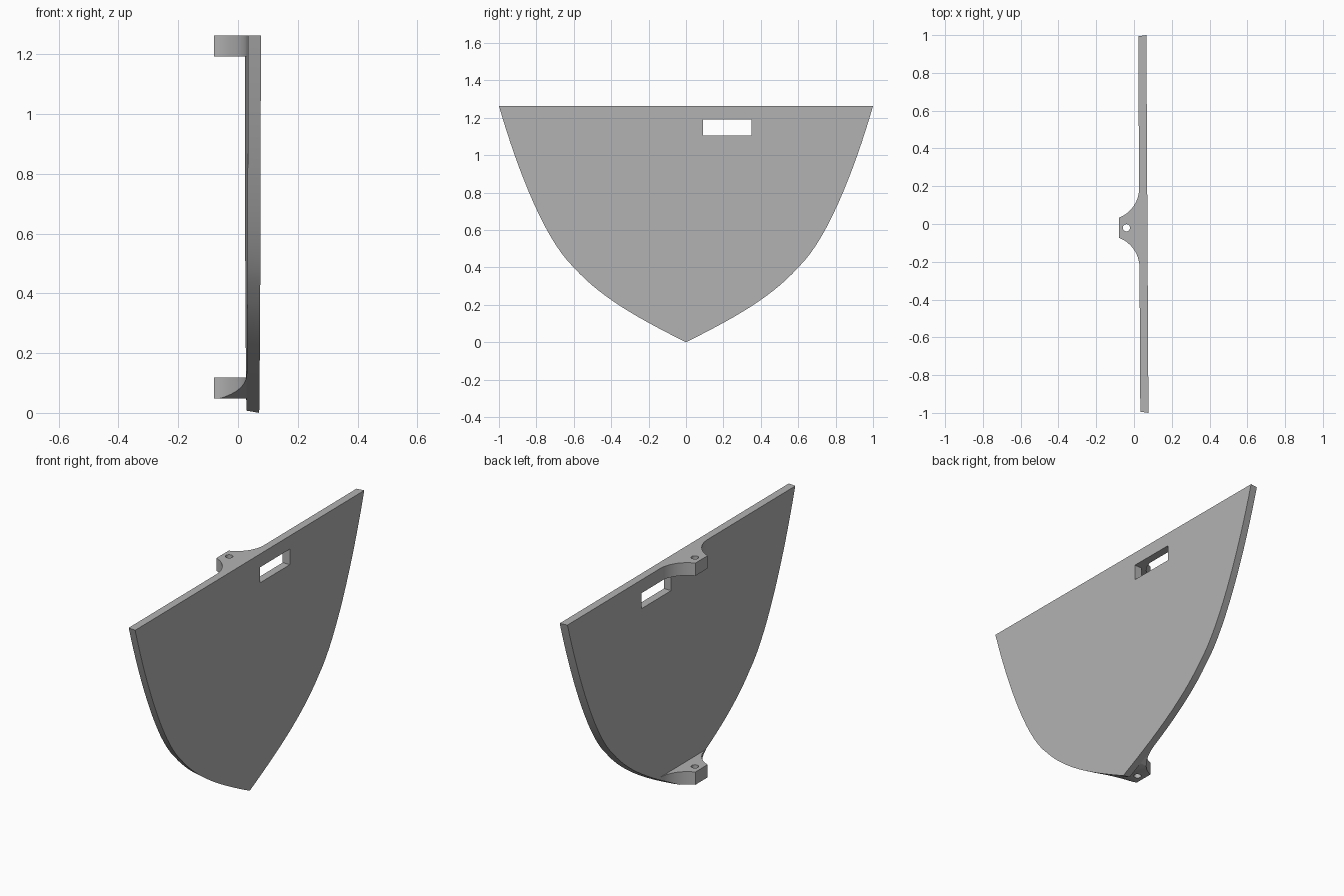
import bpy, bmesh, math
from mathutils import Vector
from mathutils.geometry import interpolate_bezier

if "Cube" in bpy.data.objects:
    bpy.data.objects.remove(bpy.data.objects["Cube"], do_unlink=True)

TOP = 1.263
BACK, FACE = 0.028, 0.071     # the two faces of the plate along x
YAW = 0.0055                  # slight turn about z

grey = bpy.data.materials.new("plain grey")
grey.use_nodes = True
colour = (0.45, 0.45, 0.45, 1)
grey.diffuse_color = colour
grey.node_tree.nodes["Principled BSDF"].inputs["Base Color"].default_value = colour


def loft(name, lower, upper):
    """Closed solid between two matching loops of points."""
    bm = bmesh.new()
    a = [bm.verts.new((x - YAW * y, y, z)) for x, y, z in lower]
    b = [bm.verts.new((x - YAW * y, y, z)) for x, y, z in upper]
    bm.faces.new(a)
    bm.faces.new(b)
    for i in range(len(a)):
        j = (i + 1) % len(a)
        bm.faces.new((a[i], a[j], b[j], b[i]))
    bmesh.ops.recalc_face_normals(bm, faces=bm.faces)
    mesh = bpy.data.meshes.new(name)
    bm.to_mesh(mesh)
    bm.free()
    mesh.materials.append(grey)
    obj = bpy.data.objects.new(name, mesh)
    bpy.context.collection.objects.link(obj)
    return obj


def boolean(obj, tool, operation):
    """Apply a boolean and discard the helper."""
    tool.hide_render = True
    mod = obj.modifiers.new(operation, "BOOLEAN")
    mod.operation, mod.object, mod.solver = operation, tool, "EXACT"
    bpy.context.view_layer.objects.active = obj
    bpy.ops.object.modifier_apply(modifier=mod.name)
    bpy.data.objects.remove(tool, do_unlink=True)


def bezier(points, n):
    return [(p.x, p.y) for p in interpolate_bezier(*[Vector((*p, 0)) for p in points], n)]


# Pointed shield outline in y and z
half = bezier([(1, TOP), (0.91, 0.95), (0.76, 0.55), (0.6, 0.4)], 16)
half += bezier([(0.6, 0.4), (0.45, 0.23), (0.22, 0.11), (0, 0)], 16)[1:]
outline = half + [(-y, z) for y, z in reversed(half[:-1])]


def shield(x, scale):
    return [(x, y * scale, TOP - (TOP - z) * scale) for y, z in outline]


# Plate with a hand slot
plate = loft("shield_plate", shield(BACK, 0.994), shield(FACE, 1))
slot = [(0.09, 1.105), (0.35, 1.105), (0.35, 1.19), (0.09, 1.19)]
boolean(plate, loft("slot_cutter", [(-0.1, y, z) for y, z in slot],
                    [(0.2, y, z) for y, z in slot]), "DIFFERENCE")

# Hinge lug outline in x and y, with concave flanks blending into the plate
MID, RADIUS = -0.02, 0.168
start, steps = math.radians(-69), 14
flank = []
for i in range(steps + 1):
    a = start * (1 - i / steps)
    flank.append((BACK - RADIUS + RADIUS * math.cos(a), 0.21 + RADIUS * math.sin(a)))
flank[0] = (-0.08, flank[0][1])
lug = [(x, MID + y) for x, y in flank] + [(x, MID - y) for x, y in reversed(flank)]
hole = [(-0.04 + 0.019 * math.cos(math.tau * i / 24),
         MID + 0.019 * math.sin(math.tau * i / 24)) for i in range(24)]

parts = [plate]
for name, z0, z1 in (("top_lug", 1.193, TOP), ("bottom_lug", 0.048, 0.118)):
    part = loft(name, [(x, y, z0) for x, y in lug], [(x, y, z1) for x, y in lug])
    boolean(part, loft("pin_cutter", [(x, y, z0 - 0.1) for x, y in hole],
                       [(x, y, z1 + 0.1) for x, y in hole]), "DIFFERENCE")
    if name == "bottom_lug":  # trimmed to the shield outline
        boolean(part, loft("trim_cutter", shield(-0.2, 0.994), shield(0.2, 0.994)), "INTERSECT")
    parts.append(part)

# Smooth curved edges, keep corners crisp
bpy.ops.object.select_all(action="DESELECT")
for part in parts:
    part.select_set(True)
bpy.context.view_layer.objects.active = plate
bpy.ops.object.shade_smooth_by_angle(angle=math.radians(30))
